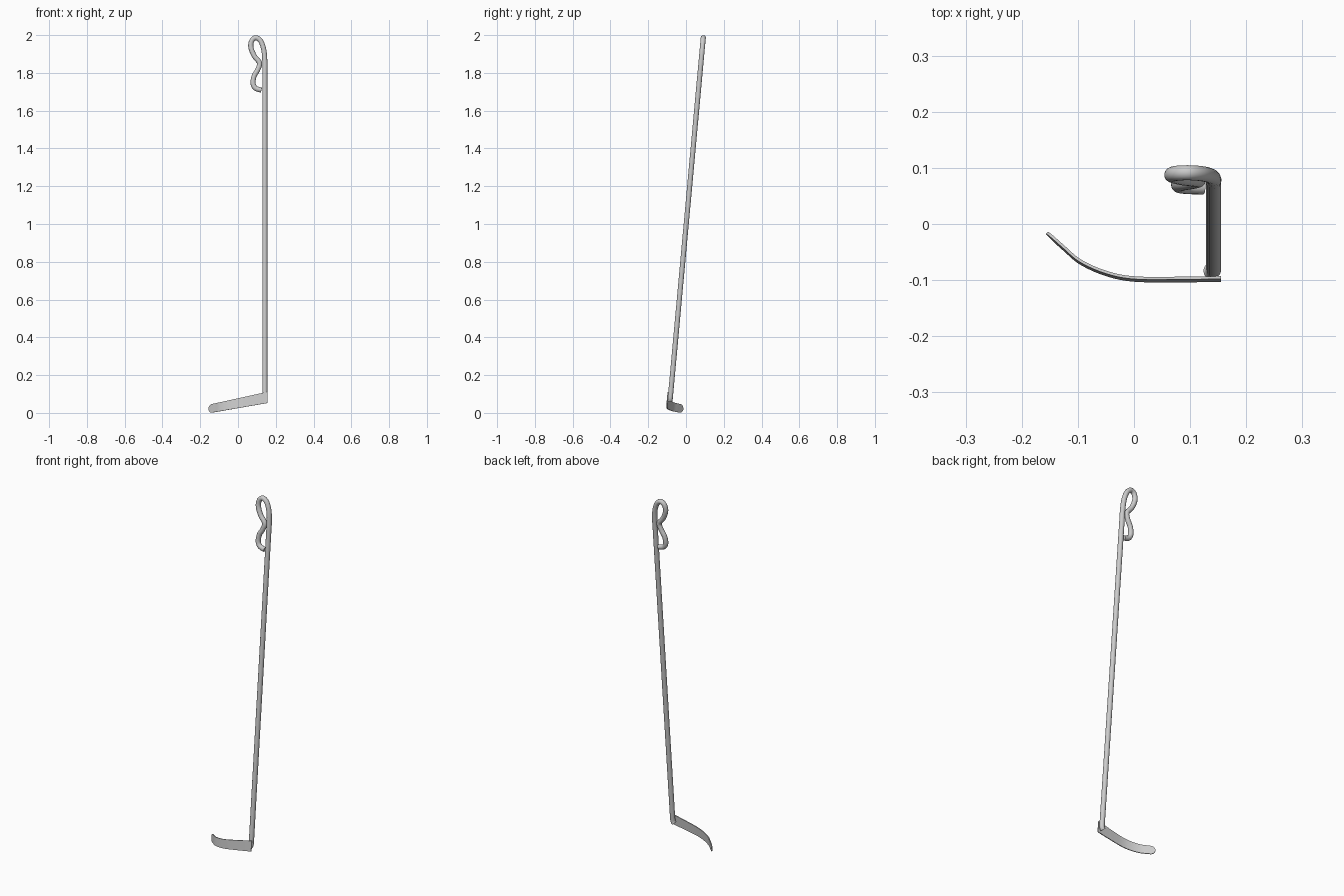
import bpy, bmesh, math
from mathutils import Vector

if "Cube" in bpy.data.objects:
    bpy.data.objects.remove(bpy.data.objects["Cube"])

LEAN = 0.0915          # backward lean of the whole tool (dy per dz)
ROD_R = 0.0135


def spline(pts, n):
    """Catmull-Rom samples through the points."""
    p = [Vector(q) for q in pts]
    p = [2 * p[0] - p[1]] + p + [2 * p[-1] - p[-2]]
    out = []
    for i in range(1, len(p) - 2):
        a, b, c, d = p[i - 1:i + 3]
        for k in range(n):
            t = k / n
            out.append(0.5 * (2 * b + (c - a) * t + (2 * a - 5 * b + 4 * c - d) * t * t
                              + (3 * b - a - 3 * c + d) * t ** 3))
    return out + [p[-2]]


def finish(obj, angle):
    bpy.ops.object.select_all(action='DESELECT')
    obj.select_set(True)
    bpy.context.view_layer.objects.active = obj
    bpy.ops.object.convert(target='MESH')
    bpy.ops.object.shade_smooth_by_angle(angle=math.radians(angle))


# Rod with its wavy grip loop, drawn in the leaning plane as (x, z)
foot = [(0.134, 0.066), (0.138, 0.071), (0.141, 0.08), (0.142, 0.095)]
grip = [(0.142, 1.80), (0.142, 1.86), (0.137, 1.92), (0.121, 1.967), (0.096, 1.986),
        (0.074, 1.972), (0.068, 1.937), (0.086, 1.89), (0.114, 1.853), (0.105, 1.818),
        (0.085, 1.782), (0.080, 1.742), (0.094, 1.718), (0.124, 1.709)]
path = spline(foot, 3) + spline(grip, 6)
curve = bpy.data.curves.new("rod_and_grip", 'CURVE')
curve.dimensions = '3D'
curve.bevel_depth = ROD_R
curve.bevel_resolution = 6
curve.use_fill_caps = True
s = curve.splines.new('POLY')
s.points.add(len(path) - 1)
for pt, (x, z) in zip(s.points, path):
    pt.co = (x, -0.083 + (z - 0.08) * LEAN, z, 1)
rod = bpy.data.objects.new("rod_and_grip", curve)
bpy.context.collection.objects.link(rod)
finish(rod, 40)

# Curved tapering blade: stations along its length (x, y)
line = spline([(0.155, -0.098), (0.08, -0.099), (0.0, -0.098), (-0.05, -0.088),
               (-0.095, -0.068), (-0.125, -0.043), (-0.155, -0.016)], 8)
bm = bmesh.new()
rows = []
for x, y in line:
    mid = 0.0235 + (x + 0.14) * 0.197
    half = 0.0225 + max(0, x + 0.14) * 0.024
    d = -0.137 - x                       # rounded tip
    if d > 0:
        half *= math.sqrt(max(0.02, 1 - (d / 0.0183) ** 2))
    rows.append([bm.verts.new((x, y + k * half * LEAN, mid + k * half)) for k in (-1, 0, 1)])
for a, b in zip(rows, rows[1:]):
    for k in range(2):
        bm.faces.new((a[k], b[k], b[k + 1], a[k + 1]))
bmesh.ops.recalc_face_normals(bm, faces=bm.faces)
mesh = bpy.data.meshes.new("blade")
bm.to_mesh(mesh)
bm.free()
blade = bpy.data.objects.new("blade", mesh)
bpy.context.collection.objects.link(blade)
sol = blade.modifiers.new("thickness", 'SOLIDIFY')
sol.thickness = 0.005
sol.offset = 0
finish(blade, 35)
